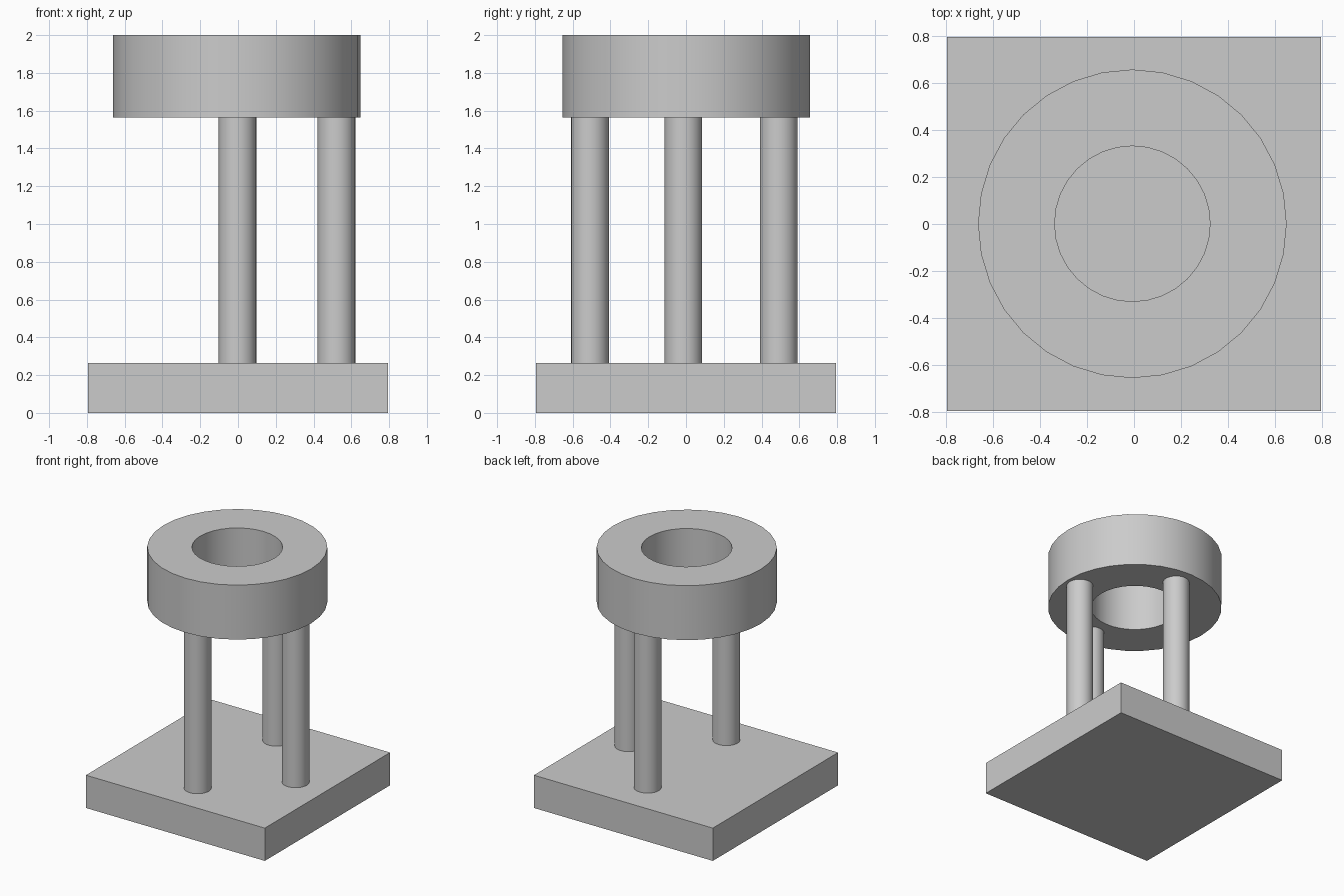
import bpy
import bmesh
from mathutils import Matrix, Vector

default = bpy.data.objects.get("Cube")
if default:
    bpy.data.objects.remove(default, do_unlink=True)

SIDES = 32
BASE_TOP = 0.263
RING_BOTTOM = 1.563
TOP = 2.0

grey = bpy.data.materials.new("light_grey")
grey.use_nodes = True
grey.diffuse_color = (0.6, 0.6, 0.6, 1)
grey.node_tree.nodes["Principled BSDF"].inputs["Base Color"].default_value = grey.diffuse_color


def finish(name, bm, smooth=True):
    """Turn a bmesh into a named, coloured object."""
    bmesh.ops.recalc_face_normals(bm, faces=bm.faces)
    mesh = bpy.data.meshes.new(name)
    bm.to_mesh(mesh)
    bm.free()
    mesh.materials.append(grey)
    obj = bpy.data.objects.new(name, mesh)
    bpy.context.collection.objects.link(obj)
    if smooth:
        bpy.ops.object.select_all(action="DESELECT")
        obj.select_set(True)
        bpy.context.view_layer.objects.active = obj
        bpy.ops.object.shade_smooth_by_angle()
    return obj


def pillar(name, x, y, radius=0.1):
    bm = bmesh.new()
    place = Matrix.Translation((x, y, (BASE_TOP + RING_BOTTOM) / 2))
    bmesh.ops.create_cone(bm, cap_ends=True, segments=SIDES, radius1=radius, radius2=radius,
                          depth=RING_BOTTOM - BASE_TOP, matrix=place)
    finish(name, bm)


def ring(name, x, y, outer, inner):
    """Spin a rectangular section around the upright axis."""
    bm = bmesh.new()
    section = [(inner, RING_BOTTOM), (outer, RING_BOTTOM), (outer, TOP), (inner, TOP)]
    verts = [bm.verts.new((x + r, y, z)) for r, z in section]
    edges = [bm.edges.new((verts[i - 1], verts[i])) for i in range(len(verts))]
    bmesh.ops.spin(bm, geom=verts + edges, cent=Vector((x, y, 0)), axis=(0, 0, 1),
                   angle=6.2831853, steps=SIDES)
    bmesh.ops.remove_doubles(bm, verts=bm.verts, dist=0.0005)
    finish(name, bm)


# Square base plate
bm = bmesh.new()
size = Matrix.Diagonal((1.588, 1.588, BASE_TOP, 1))
bmesh.ops.create_cube(bm, size=1, matrix=Matrix.Translation((0, 0, BASE_TOP / 2)) @ size)
finish("base_plate", bm, smooth=False)

# Three pillars
pillar("front_pillar", -0.003, -0.508)
pillar("left_pillar", 0.521, -0.014)
pillar("back_pillar", -0.003, 0.491)

# Thick ring on top
ring("top_ring", -0.007, 0.001, 0.655, 0.33)
